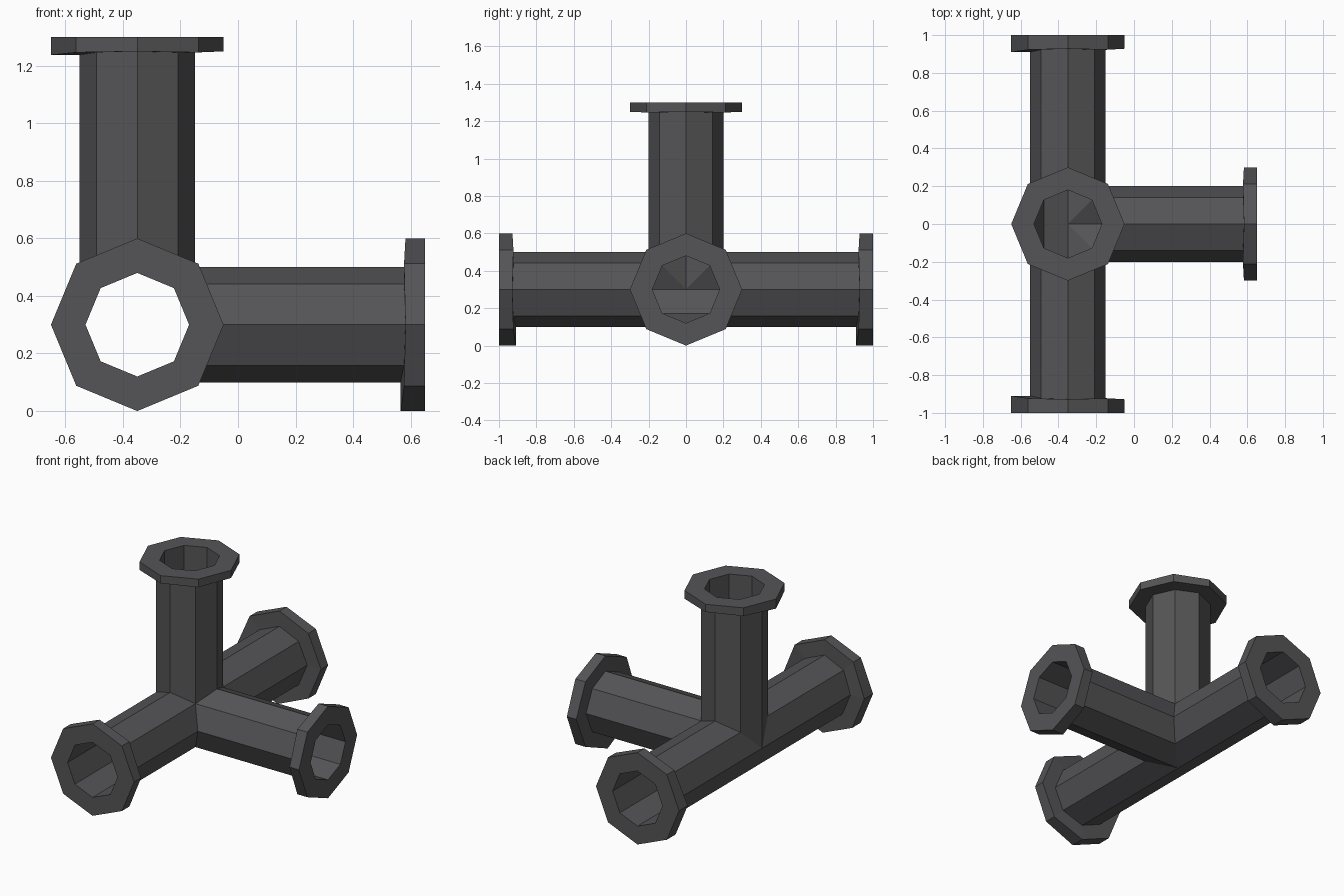
import bpy, bmesh, math
from mathutils import Vector

if "Cube" in bpy.data.objects:
    bpy.data.objects.remove(bpy.data.objects["Cube"])

CENTRE = Vector((-0.35, 0, 0.3))
SIDES, R_PIPE, R_BORE, R_FLANGE = 8, 0.2, 0.18, 0.3
# arm direction -> flange depth as a share of the arm's wall length
ARMS = [(Vector((0, -1, 0)), 0.09), (Vector((0, 1, 0)), 0.09),
        (Vector((1, 0, 0)), 0.085), (Vector((0, 0, 1)), 0.0625)]
LENGTH = 1.0

bm = bmesh.new()


def mitre(p):
    """Distance along an arm where its wall point p leaves the neighbouring arms."""
    return max(0.0, max(p.dot(e) for e, _ in ARMS))


def bridge(a, b):
    for i in range(SIDES):
        j = (i + 1) % SIDES
        bm.faces.new((a[i], a[j], b[j], b[i]))


def add_arm(d, share):
    u = Vector((0, 0, 1)) if abs(d.z) < 0.5 else Vector((1, 0, 0))
    v = d.cross(u)
    dirs = [u * math.cos(a) + v * math.sin(a)
            for a in (math.tau * i / SIDES for i in range(SIDES))]

    def ring(radius, dist):
        return [bm.verts.new(CENTRE + n * radius + d * dist(n)) for n in dirs]

    def back(n):
        return LENGTH - share * (LENGTH - mitre(n * R_PIPE))

    # outer wall, flange back, flange rim, flange face, bore
    rings = [ring(R_PIPE, lambda n: mitre(n * R_PIPE)),
             ring(R_PIPE, back),
             ring(R_FLANGE, back),
             ring(R_FLANGE, lambda n: LENGTH),
             ring(R_BORE, lambda n: LENGTH),
             ring(R_BORE, lambda n: mitre(n * R_BORE))]
    for a, b in zip(rings, rings[1:]):
        bridge(a, b)


for direction, share in ARMS:
    add_arm(direction, share)

# weld the mitred joints into one hollow shell
bmesh.ops.remove_doubles(bm, verts=bm.verts, dist=1e-4)
bmesh.ops.recalc_face_normals(bm, faces=bm.faces)

mesh = bpy.data.meshes.new("pipe_junction")
bm.to_mesh(mesh)
bm.free()
pipe = bpy.data.objects.new("pipe_junction", mesh)
bpy.context.collection.objects.link(pipe)

mat = bpy.data.materials.new("dark_grey_metal")
mat.diffuse_color = (0.09, 0.09, 0.095, 1)
mat.use_nodes = True
mat.node_tree.nodes["Principled BSDF"].inputs["Base Color"].default_value = mat.diffuse_color
mesh.materials.append(mat)
